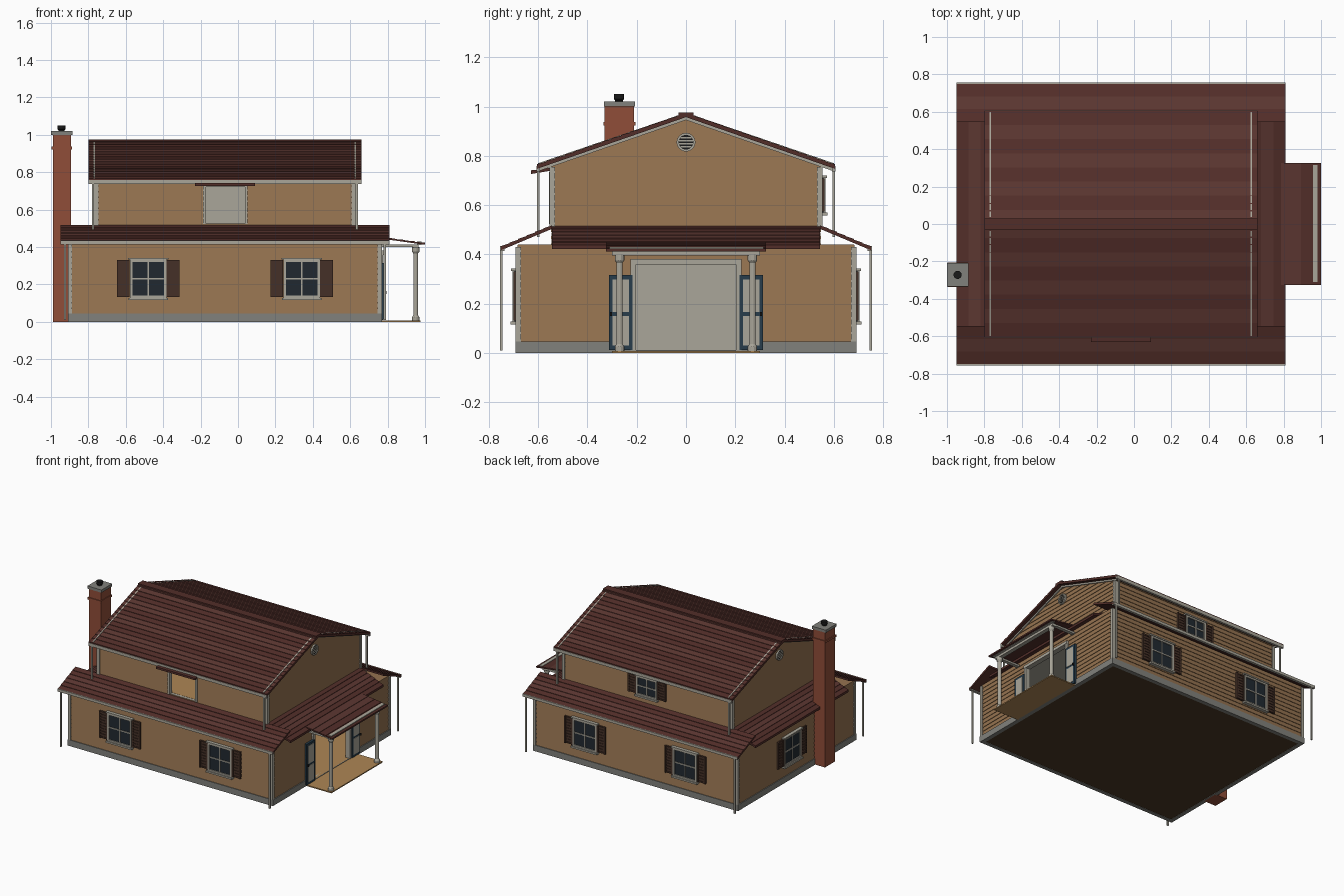
import bpy, bmesh, math
from mathutils import Matrix, Vector

if "Cube" in bpy.data.objects:
    bpy.data.objects.remove(bpy.data.objects["Cube"])

C = -0.07  # the house body is symmetric about this x


def mat(name, r, g, b):
    m = bpy.data.materials.new(name)
    m.diffuse_color = (r, g, b, 1)
    m.use_nodes = True
    m.node_tree.nodes["Principled BSDF"].inputs["Base Color"].default_value = m.diffuse_color
    return m


SIDING = mat("siding", 0.30, 0.17, 0.08)
TRIM = mat("trim", 0.40, 0.38, 0.32)
STONE = mat("stone", 0.22, 0.22, 0.20)
ROOF = mat("shingle", 0.085, 0.027, 0.022)
ROOF2 = mat("shingle_light", 0.105, 0.037, 0.030)
BRICK = mat("brick", 0.28, 0.075, 0.04)
SHUT = mat("shutter", 0.06, 0.03, 0.02)
GLASS = mat("glass", 0.015, 0.022, 0.03)
DOOR = mat("door_blue", 0.02, 0.045, 0.07)
WOOD = mat("wood", 0.42, 0.24, 0.09)
UNDER = mat("underside", 0.07, 0.04, 0.018)
BLACK = mat("black", 0.01, 0.01, 0.01)


def finish(name, bm, mats, M=None):
    bmesh.ops.recalc_face_normals(bm, faces=bm.faces)
    if M is not None:
        bm.transform(M)
    me = bpy.data.meshes.new(name)
    bm.to_mesh(me)
    bm.free()
    for m in mats:
        me.materials.append(m)
    ob = bpy.data.objects.new(name, me)
    bpy.context.collection.objects.link(ob)
    return ob


def boxes(name, m, items, M=None):
    """One object made of (x0, x1, y0, y1, z0, z1) boxes."""
    bm = bmesh.new()
    for x0, x1, y0, y1, z0, z1 in items:
        T = Matrix.Translation(((x0+x1)/2, (y0+y1)/2, (z0+z1)/2)) @ Matrix.Diagonal((x1-x0, y1-y0, z1-z0, 1))
        bmesh.ops.create_cube(bm, size=1, matrix=T)
    return finish(name, bm, [m], M)


def lathe(name, m, rings, n, M):
    """Turned part from (radius, z) rings."""
    bm = bmesh.new()
    loops = [[bm.verts.new((r*math.cos(2*math.pi*(i+.5)/n), r*math.sin(2*math.pi*(i+.5)/n), z))
              for i in range(n)] for r, z in rings]
    for a, b in zip(loops, loops[1:]):
        for i in range(n):
            bm.faces.new((a[i], a[(i+1) % n], b[(i+1) % n], b[i]))
    bm.faces.new(loops[0])
    bm.faces.new(loops[-1])
    return finish(name, bm, [m], M)


def turn(deg, x=C, y=0, z=0):
    return Matrix.Translation((x, y, z)) @ Matrix.Rotation(math.radians(deg), 4, 'Z')


def siding(name, hx, hy, z0, z1, n, gable=False):
    """Box with overlapping clapboard courses, optionally trimmed to the roof."""
    bm = bmesh.new()
    loops = []
    for i in range(n):
        for z, o in ((z0+(z1-z0)*i/n, .004), (z0+(z1-z0)*(i+1)/n, 0)):
            loops.append([bm.verts.new((C+sx*(hx+o), sy*(hy+o), z))
                          for sx, sy in ((-1, -1), (1, -1), (1, 1), (-1, 1))])
    for a, b in zip(loops, loops[1:]):
        for i in range(4):
            bm.faces.new((a[i], a[(i+1) % 4], b[(i+1) % 4], b[i]))
    bm.faces.new(loops[0])
    bm.faces.new(loops[-1])
    if gable:
        for s in (-1, 1):
            bmesh.ops.bisect_plane(bm, geom=bm.verts[:]+bm.edges[:]+bm.faces[:], plane_co=(0, 0, .958),
                                   plane_no=Vector((0, s*.347, 1)), clear_outer=True)
            bmesh.ops.holes_fill(bm, edges=bm.edges[:], sides=0)
    return finish(name, bm, [SIDING])


def roof(name, a, b, n, half, t, M):
    """Slab with stepped shingle courses, eave a to ridge b in (y, z), spanning x = -half..half."""
    a, b = Vector(a), Vector(b)
    pts = []
    for i in range(n):
        pts += [a.lerp(b, i/n)+Vector((0, .003)), a.lerp(b, (i+1)/n)]
    pts += [b-Vector((0, t)), a-Vector((0, t))]
    bm = bmesh.new()
    L, R = ([bm.verts.new((s*half, *p)) for p in pts] for s in (-1, 1))
    for i in range(len(pts)):
        j = (i+1) % len(pts)
        f = bm.faces.new((L[i], L[j], R[j], R[i]))
        f.material_index = (i//4) % 2 if i < 2*n else 0
    bm.faces.new(L)
    bm.faces.new(R)
    return finish(name, bm, [ROOF, ROOF2], M)


def cut(ob, *cutters):
    for c in cutters:
        md = ob.modifiers.new("cut", 'BOOLEAN')
        md.object, md.operation, md.solver = c, 'DIFFERENCE', 'EXACT'
        md.material_mode = 'TRANSFER'
        bpy.context.view_layer.objects.active = ob
        bpy.ops.object.modifier_apply(modifier=md.name)


# hollow body with a doorway on the right and a balcony opening at the front
foundation = boxes("foundation", STONE, [(C-.84, C+.84, -.692, .692, 0, .045)])
lower = siding("lower_walls", .83, .683, .045, .44, 13)
upper = siding("upper_walls", .69, .545, .43, 1.0, 19, True)
room1 = boxes("room_cutter", TRIM, [(C-.81, C+.81, -.663, .663, -.02, .428)])
doorway = boxes("doorway_cutter", TRIM, [(.70, .82, -.205, .205, .012, .36)])
room2 = boxes("upper_room_cutter", TRIM, [(C-.67, C+.67, -.525, .525, .52, .75)])
opening = boxes("opening_cutter", TRIM, [(-.175, .04, -.6, -.5, .525, .725)])
cut(foundation, room1, doorway)
cut(lower, room1, doorway)
cut(upper, room2, opening)
for c in (room1, doorway, room2, opening):
    bpy.data.objects.remove(c)
boxes("ground_slab", UNDER, [(C-.815, C+.815, -.668, .668, .002, .008)])
boxes("ground_floor", WOOD, [(C-.811, C+.835, -.204, .204, .008, .012), (C-.811, C+.811, -.664, .664, .008, .012)])
boxes("upper_floor", WOOD, [(C-.671, C+.671, -.526, .526, .515, .526)])

# corner boards
for nm, hx, hy, z0, z1 in (("lower", .837, .69, .045, .43), ("upper", .697, .552, .5, .755)):
    boxes(nm+"_corner_boards", TRIM, [(C+sx*(hx-.009)-.011, C+sx*(hx-.009)+.011, sy*(hy-.009)-.011,
          sy*(hy-.009)+.011, z0, z1) for sx in (-1, 1) for sy in (-1, 1)])

# roofs, gutters and downspouts on front and back, skirt roofs on the ends
for side, d in (("front", 0), ("back", 180)):
    M = turn(d)
    roof(side+"_main_roof", (-.605, .763), (0, .973), 16, .73, .016, M)
    roof(side+"_skirt_roof", (-.752, .43), (-.545, .517), 6, .88, .014, M)
    boxes(side+"_ridge_cap", ROOF, [(-.73, .73, -.03, .002, .966, .976)], M)
    boxes(side+"_gutters", TRIM, [(-.73, .73, -.608, -.592, .736, .758), (-.88, .88, -.756, -.738, .414, .434)], M)
    boxes(side+"_downspouts", TRIM, [(s*x-.006, s*x+.006, y-.005, y+.005, z0, z1) for s in (-1, 1)
          for x, y, z0, z1 in ((.705, -.6, .47, .745), (.855, -.75, .01, .42))], M)
    for s in (-1, 1):
        rake = roof(side+"_rake_trim", (-.6, .767), (0, .975), 1, .004, .03, M @ Matrix.Translation((s*.698, 0, 0)))
        rake.data.materials.clear()
        rake.data.materials.append(TRIM)
for side, d in (("right", 90), ("left", -90)):
    M = turn(d)
    roof(side+"_skirt_roof", (-.88, .435), (-.685, .517), 6, .545, .014, M)
    # gable vent
    V = M @ Matrix.Translation((0, -.69, .855)) @ Matrix.Rotation(math.pi/2, 4, 'X')
    lathe(side+"_vent_back", BLACK, [(.03, 0), (.03, .008)], 24, V)
    lathe(side+"_vent_ring", TRIM, [(.038, 0), (.038, .014), (.03, .014), (.03, .007)], 24, V)
    boxes(side+"_vent_slats", TRIM, [(-w, w, -.704, -.692, .855+z-.003, .855+z+.003)
          for z, w in ((-.018, .023), (-.006, .029), (.006, .029), (.018, .023))], M)


def window(name, M, zc, w, h):
    """Window with 2x2 panes, head, sill and louvred shutters; outward is local -y."""
    z0, z1 = zc-h/2, zc+h/2
    boxes(name+"_glass", GLASS, [(-w, w, -.01, .01, z0, z1)], M)
    boxes(name+"_frame", TRIM, [(-w, -w+.014, -.018, 0, z0, z1), (w-.014, w, -.018, 0, z0, z1),
          (-w, w, -.018, 0, z1-.012, z1), (-w, w, -.018, 0, z0, z0+.012),
          (-.004, .004, -.014, 0, z0, z1), (-w, w, -.015, 0, zc-.004, zc+.004),
          (-w-.01, w+.01, -.024, 0, z1, z1+.01), (-w-.008, w+.008, -.026, 0, z0-.012, z0)], M)
    for s in (-1, 1):
        c = s*(w+.035)
        parts = [(c-.034, c+.034, -.009, 0, z0+.004, z1-.002)]
        parts += [(c+e-.006, c+e+.006, -.015, 0, z0+.004, z1-.002) for e in (-.028, .028)]
        k = int(h/.02)
        parts += [(c-.026, c+.026, -.013, 0, z0+h*(i+.3)/k, z0+h*(i+.8)/k) for i in range(k)]
        boxes(name+"_shutter", SHUT, parts, M)


for x in (-.48, .34):
    window("front_window", turn(0, x, -.686), .23, .098, .205)
    window("back_window", turn(180, x, .686), .23, .098, .205)
window("left_window", turn(-90, C-.833, .06), .23, .098, .205)
window("upper_back_window", turn(180, C, .548), .64, .085, .14)

# balcony opening trim and awning
boxes("opening_trim", TRIM, [(-.187, -.172, -.556, -.524, .522, .735), (.037, .052, -.556, -.524, .522, .735),
                             (-.187, .052, -.556, -.524, .722, .735)])
roof("opening_awning", (-.63, .738), (-.545, .752), 2, .16, .012, turn(0))

# doorway trim and open double doors folded against the wall
boxes("door_trim", TRIM, [(.74, .776, -.225, -.203, .01, .38), (.74, .776, .203, .225, .01, .38),
                          (.74, .778, -.225, .225, .358, .38)])
for s in (-1, 1):
    c = s*.265
    boxes("open_door", DOOR, [(.766, .782, c-.048, c+.048, .012, .315)])
    boxes("door_panels", TRIM, [(.78, .785, c-.033, c+.033, .03, .15), (.78, .785, c-.033, c+.033, .165, .298)])
    boxes("door_handle", BLACK, [(.78, .795, c+s*.04-.004, c+s*.04+.004, .15, .165)])

# porch
boxes("porch_floor", WOOD, [(.76, .975, -.30, .30, 0, .008)])
roof("porch_roof", (-1.07, .42), (-.855, .45), 4, .325, .008, turn(90))
boxes("porch_beams", TRIM, [(.935, .965, -.30, .30, .395, .414), (.77, .94, -.30, -.275, .40, .414),
                            (.77, .94, .275, .30, .40, .414)])
boxes("porch_gutter", TRIM, [(.957, .982, -.31, .315, .412, .430)])
for y in (-.27, .27):
    lathe("porch_post", TRIM, [(.02, .006), (.02, .025), (.013, .035), (.013, .365), (.02, .375), (.02, .4)],
          12, Matrix.Translation((.95, y, 0)))

# chimney
boxes("chimney", BRICK, [(-.99, -.892, -.33, -.212, 0, 1.0), (-.996, -.887, -.336, -.206, .922, .938)])
boxes("chimney_cap", STONE, [(-1.0, -.885, -.333, -.208, 1.0, 1.02)])
lathe("flue", BLACK, [(.017, 1.015), (.017, 1.025), (.022, 1.03), (.022, 1.05)], 12, Matrix.Translation((-.943, -.272, 0)))
